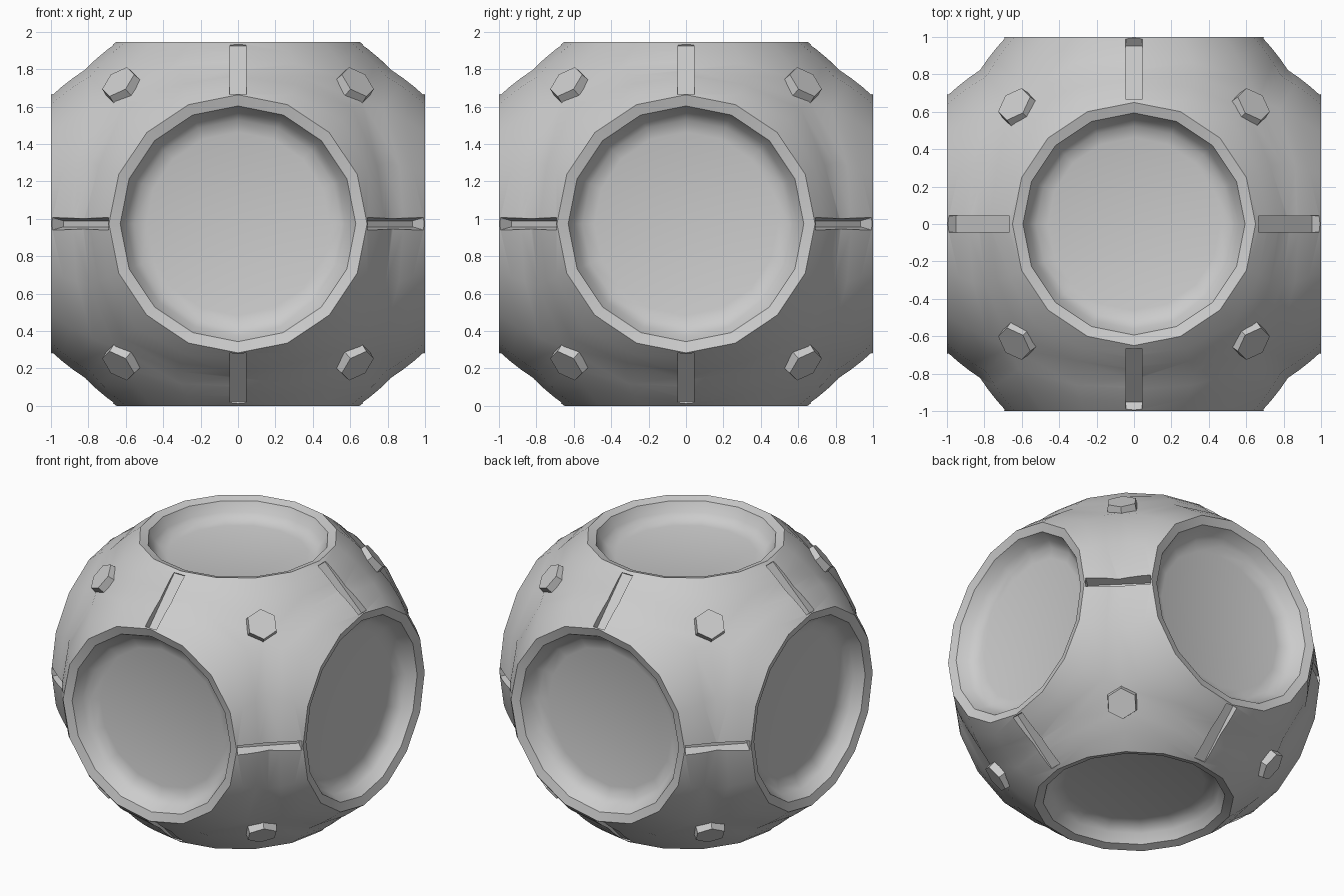
import bpy, bmesh, math
from mathutils import Vector, Matrix

if "Cube" in bpy.data.objects:
    bpy.data.objects.remove(bpy.data.objects["Cube"])

CENTER = Vector((0, 0, 0.973))
SIDES = 16
# dish cross-section: radius, height along the face axis (rim first)
DISH = [(0.69, 1.0), (0.63, 0.982), (0.595, 0.915), (0.555, 0.878), (0.49, 0.862)]
FLOOR = 0.86


def make_object(bm, name):
    me = bpy.data.meshes.new(name)
    bm.to_mesh(me)
    bm.free()
    ob = bpy.data.objects.new(name, me)
    bpy.context.collection.objects.link(ob)
    return ob


def smooth(ob, deg):
    bpy.ops.object.select_all(action='DESELECT')
    bpy.context.view_layer.objects.active = ob
    ob.select_set(True)
    bpy.ops.object.shade_smooth_by_angle(angle=math.radians(deg))


def bridge(bm, a, b):
    for i in range(SIDES):
        j = (i + 1) % SIDES
        bm.faces.new((a[i], a[j], b[j], b[i]))


# Ball shell: six dished faces whose skins flow out to meet at the 45 degree lines
bm = bmesh.new()
for axis in range(3):
    rs, hs = (0.942, 0.973) if axis == 2 else (1, 1)
    for sign in (1, -1):
        n, u, v = Vector(), Vector(), Vector()
        n[axis], u[(axis + 1) % 3], v[(axis + 2) % 3] = sign, 1, 1
        spokes = []
        for i in range(SIDES):
            a = 2 * math.pi * i / SIDES
            spokes.append(u * math.cos(a) + v * math.sin(a))
        rings = []
        # outer skin from the shared border in to the rim
        for t in (1, 0.67, 0.33):
            ring = []
            for s in spokes:
                rim = s * DISH[0][0] * rs + n * DISH[0][1] * hs
                edge = n + s / max(abs(c) for c in s)
                r_edge = 1.168 - 0.025 * (edge.length - 1.414) / 0.318
                d = rim.normalized().lerp(edge.normalized(), t).normalized()
                ring.append(bm.verts.new(d * (rim.length * (1 - t) + r_edge * t)))
            rings.append(ring)
        # rim and bowl
        for r, h in DISH:
            rings.append([bm.verts.new(s * r * rs + n * h * hs) for s in spokes])
        for a, b in zip(rings, rings[1:]):
            bridge(bm, a, b)
        mid = bm.verts.new(n * FLOOR * hs)
        for i in range(SIDES):
            bm.faces.new((rings[-1][i], rings[-1][(i + 1) % SIDES], mid))
bmesh.ops.remove_doubles(bm, verts=bm.verts, dist=0.0005)
bmesh.ops.recalc_face_normals(bm, faces=bm.faces)
bm.transform(Matrix.Translation(CENTER))
body = make_object(bm, "ball_shell")

# Slot cutters: one across each of the twelve bridges between dishes
bm = bmesh.new()
for k in range(3):
    i, j = (k + 1) % 3, (k + 2) % 3
    level = k == 2
    w_out, w_in, floor = (0.04, 0.016, 1.115) if level else (0.045, 0.043, 1.14)
    for si in (1, -1):
        for sj in (1, -1):
            out, along, side = Vector(), Vector(), Vector()
            out[i], out[j] = si, sj
            along[i], along[j] = si, -sj
            side[k] = 1
            out.normalize()
            along.normalize()
            lo, hi = [], []
            for p, q in ((1, 1), (1, -1), (-1, -1), (-1, 1)):
                lo.append(bm.verts.new(out * floor + along * 0.205 * p + side * w_in * q))
                hi.append(bm.verts.new(out * 1.22 + along * 0.215 * p + side * w_out * q))
            bm.faces.new(lo)
            bm.faces.new(hi)
            for a in range(4):
                b = (a + 1) % 4
                bm.faces.new((lo[a], lo[b], hi[b], hi[a]))
bmesh.ops.recalc_face_normals(bm, faces=bm.faces)
bm.transform(Matrix.Translation(CENTER))
cutter = make_object(bm, "slot_cutter")
mod = body.modifiers.new("slots", 'BOOLEAN')
mod.operation = 'DIFFERENCE'
mod.solver = 'EXACT'
mod.object = cutter
bpy.context.view_layer.objects.active = body
body.select_set(True)
bpy.ops.object.modifier_apply(modifier="slots")
bpy.data.objects.remove(cutter)
smooth(body, 35)

# Hexagonal bolt heads on the eight corners
for sx in (1, -1):
    for sy in (1, -1):
        for sz in (1, -1):
            d = Vector((0.54 * sx, 0.54 * sy, 0.64 * sz)).normalized()
            side = d.cross(Vector((0, 0, 1))).normalized()
            up = side.cross(d)
            rot = Matrix((up, -side, d)).transposed().to_4x4()
            if rot.determinant() < 0:
                rot = Matrix((up, side, d)).transposed().to_4x4()
            bm = bmesh.new()
            bmesh.ops.create_cone(bm, cap_ends=True, segments=6, radius1=0.115,
                                  radius2=0.102, depth=0.09)
            # turn a corner of the hexagon towards the pole
            top = max(bm.verts, key=lambda p: p.co.x)
            spin = Matrix.Rotation(-math.atan2(top.co.y, top.co.x), 4, 'Z')
            bm.transform(Matrix.Translation(CENTER + d * 1.137) @ rot @ spin)
            bmesh.ops.recalc_face_normals(bm, faces=bm.faces)
            make_object(bm, "corner_bolt")
